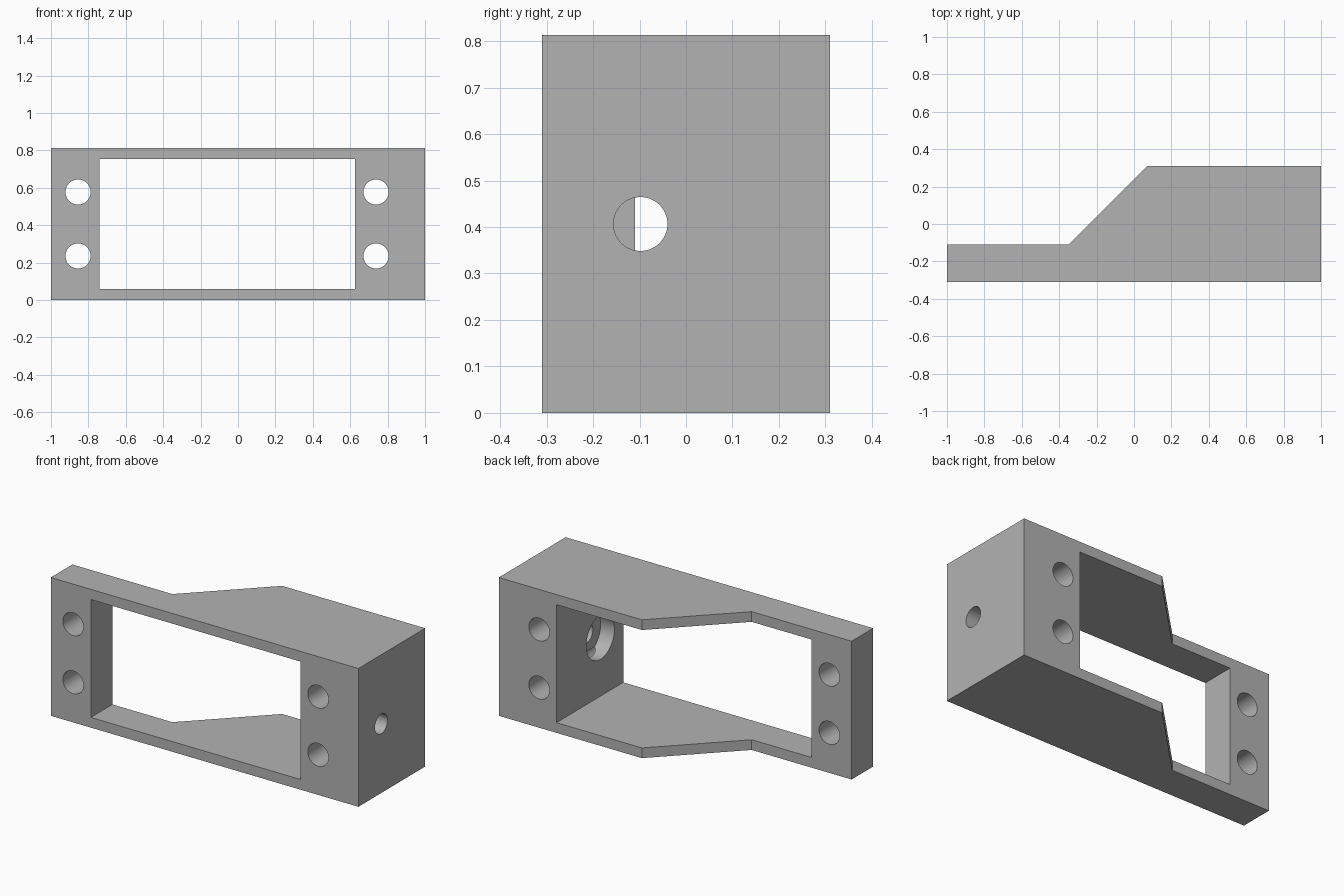
import bpy, bmesh
from math import pi, radians
from mathutils import Matrix

if "Cube" in bpy.data.objects:
    bpy.data.objects.remove(bpy.data.objects["Cube"], do_unlink=True)

HEIGHT = 0.813
MID = HEIGHT / 2

grey = bpy.data.materials.new("plain grey")
grey.use_nodes = True
colour = (0.45, 0.45, 0.45, 1)
grey.diffuse_color = colour
grey.node_tree.nodes["Principled BSDF"].inputs["Base Color"].default_value = colour


def make_object(name, bm):
    bmesh.ops.recalc_face_normals(bm, faces=bm.faces)
    mesh = bpy.data.meshes.new(name)
    bm.to_mesh(mesh)
    bm.free()
    mesh.materials.append(grey)
    obj = bpy.data.objects.new(name, mesh)
    bpy.context.collection.objects.link(obj)
    return obj


def box(name, low, high):
    bm = bmesh.new()
    bmesh.ops.create_cube(bm, size=1)
    for v in bm.verts:
        v.co = [(a + b) / 2 + c * (b - a) for a, b, c in zip(low, high, v.co)]
    return make_object(name, bm)


def cylinder(name, centre, radius, depth, axis):
    bm = bmesh.new()
    turn = Matrix.Rotation(pi / 2, 4, "Y" if axis == "X" else "X")
    bmesh.ops.create_cone(bm, cap_ends=True, segments=64, radius1=radius,
                          radius2=radius, depth=depth,
                          matrix=Matrix.Translation(centre) @ turn)
    return make_object(name, bm)


# Bracket body: stepped plan extruded upwards
plan = [(-1, -0.31), (1, -0.31), (1, 0.31), (0.07, 0.31), (-0.35, -0.11), (-1, -0.11)]
bm = bmesh.new()
base = bm.faces.new([bm.verts.new((x, y, 0)) for x, y in plan])
top = bmesh.ops.extrude_face_region(bm, geom=[base])["geom"]
bmesh.ops.translate(bm, vec=(0, 0, HEIGHT),
                    verts=[g for g in top if isinstance(g, bmesh.types.BMVert)])
body = make_object("bracket_body", bm)

# Window, screw holes, and stepped cable hole
cutters = [box("window_cutter", (-0.74, -1, 0.06), (0.625, 1, HEIGHT - 0.06))]
for x in (-0.855, 0.738):
    for dz in (-0.171, 0.171):
        cutters.append(cylinder("screw_hole_cutter", (x, 0, MID + dz), 0.067, 2, "Y"))
cutters.append(cylinder("cable_hole_cutter", (0.85, -0.098, MID), 0.058, 0.6, "X"))
cutters.append(cylinder("counterbore_cutter", (0.615, -0.098, MID), 0.13, 0.2, "X"))

bpy.context.view_layer.objects.active = body
body.select_set(True)
for cutter in cutters:
    mod = body.modifiers.new("cut", "BOOLEAN")
    mod.operation = "DIFFERENCE"
    mod.solver = "EXACT"
    mod.object = cutter
    bpy.ops.object.modifier_apply(modifier=mod.name)
    bpy.data.objects.remove(cutter, do_unlink=True)

bpy.ops.object.shade_smooth_by_angle(angle=radians(30))
